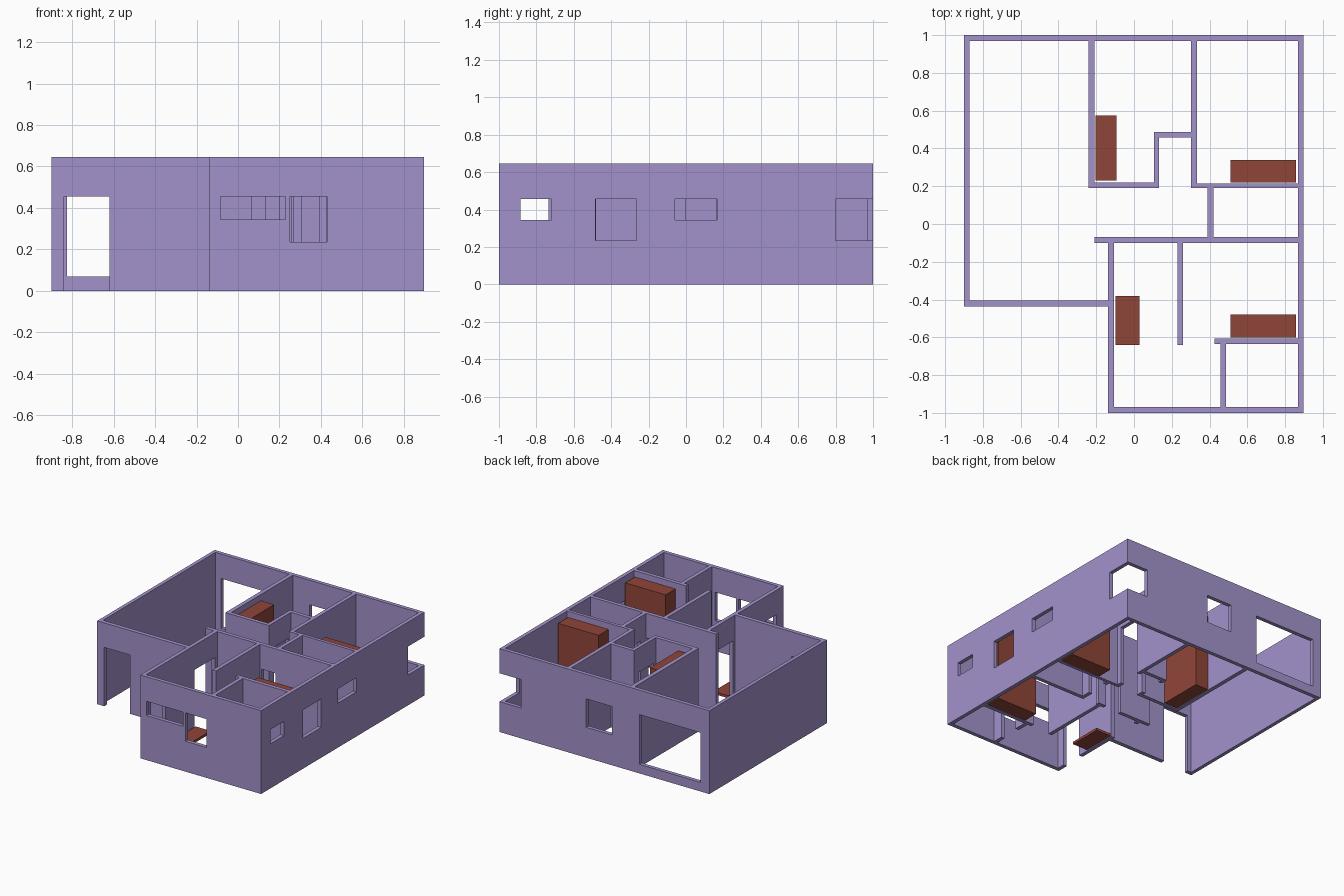
import bpy
import bmesh
from mathutils import Vector

if "Cube" in bpy.data.objects:
    bpy.data.objects.remove(bpy.data.objects["Cube"], do_unlink=True)

HEIGHT = 0.645
HEAD = 0.455                 # top of every door and window
DOOR, LOW, MID, HIGH = 0.0, 0.07, 0.235, 0.345   # sill heights


def make_material(name, rgb):
    mat = bpy.data.materials.new(name)
    mat.use_nodes = True
    mat.diffuse_color = (*rgb, 1)
    mat.node_tree.nodes["Principled BSDF"].inputs["Base Color"].default_value = (*rgb, 1)
    return mat


PURPLE = make_material("wall_purple", (0.37, 0.29, 0.60))
BROWN = make_material("wood_red_brown", (0.28, 0.06, 0.042))


def finish(name, bm, mat):
    bmesh.ops.recalc_face_normals(bm, faces=bm.faces)
    mesh = bpy.data.meshes.new(name)
    bm.to_mesh(mesh)
    bm.free()
    mesh.materials.append(mat)
    obj = bpy.data.objects.new(name, mesh)
    bpy.context.collection.objects.link(obj)


def wall(name, axis, start, end, near, far, openings=()):
    """Wall elevation with openings (from, to, sill), extruded from near to far."""
    along = sorted({start, end, *(v for o in openings for v in o[:2])})
    levels = sorted({0.0, HEIGHT, *(v for o in openings for v in (o[2], HEAD))})
    bm = bmesh.new()
    for a, b in zip(along, along[1:]):
        for low, top in zip(levels, levels[1:]):
            mid_a, mid_z = (a + b) / 2, (low + top) / 2
            if any(o[0] < mid_a < o[1] and o[2] < mid_z < HEAD for o in openings):
                continue
            corners = ((a, low), (b, low), (b, top), (a, top))
            bm.faces.new([bm.verts.new((s, near, z) if axis == "x" else (near, s, z))
                          for s, z in corners])
    bmesh.ops.remove_doubles(bm, verts=bm.verts, dist=0.0001)
    shift = Vector((0, far - near, 0)) if axis == "x" else Vector((far - near, 0, 0))
    extruded = bmesh.ops.extrude_face_region(bm, geom=list(bm.faces), use_keep_orig=True)
    moved = [g for g in extruded["geom"] if isinstance(g, bmesh.types.BMVert)]
    bmesh.ops.translate(bm, verts=moved, vec=shift)
    finish(name, bm, PURPLE)


def box(name, x0, x1, y0, y1, height):
    bm = bmesh.new()
    bmesh.ops.create_cube(bm, size=1)
    bmesh.ops.scale(bm, verts=bm.verts, vec=(x1 - x0, y1 - y0, height))
    bmesh.ops.translate(bm, verts=bm.verts, vec=((x0 + x1) / 2, (y0 + y1) / 2, height / 2))
    finish(name, bm, BROWN)


# Outer walls; the back and left walls share a corner window
wall("back_wall", "x", -0.90, 0.895, 0.97, 1.0,
     [(-0.825, -0.30, LOW), (-0.065, 0.155, MID), (0.715, 0.895, MID)])
wall("left_wall", "y", -1.0, 1.0, 0.868, 0.898,
     [(-0.885, -0.72, HIGH), (-0.485, -0.265, MID), (-0.06, 0.165, HIGH), (0.80, 1.0, MID)])
wall("right_wall", "y", -0.437, 1.0, -0.90, -0.872)
wall("front_right_wall", "x", -0.90, -0.137, -0.437, -0.405, [(-0.84, -0.62, DOOR)])
wall("front_wall", "x", -0.137, 0.898, -1.0, -0.97,
     [(-0.085, 0.23, HIGH), (0.25, 0.43, MID)])
wall("entrance_wall", "y", -1.0, -0.07, -0.137, -0.107,
     [(-0.91, -0.735, DOOR), (-0.38, -0.13, DOOR)])

# Back bedrooms and the niche between them
wall("back_bedroom_side_wall", "y", 0.19, 0.97, -0.242, -0.21)
wall("back_bedroom_front_wall", "x", -0.242, 0.133, 0.19, 0.22)
wall("niche_side_wall", "y", 0.19, 0.487, 0.105, 0.133, [(0.25, 0.43, DOOR)])
wall("niche_back_wall", "x", 0.105, 0.305, 0.457, 0.487)
wall("bedroom_dividing_wall", "y", 0.19, 0.97, 0.303, 0.333, [(0.25, 0.43, DOOR)])
wall("corner_bedroom_front_wall", "x", 0.303, 0.868, 0.19, 0.215)

# Corridor and middle bathroom
wall("middle_bathroom_wall", "y", -0.08, 0.20, 0.39, 0.42, [(0.0, 0.16, DOOR)])
wall("corridor_wall", "x", -0.21, 0.868, -0.10, -0.07,
     [(0.065, 0.20, DOOR), (0.27, 0.39, DOOR)])

# Front rooms
wall("front_bedroom_side_wall", "y", -0.64, -0.09, 0.23, 0.26)
wall("front_bathroom_back_wall", "x", 0.425, 0.868, -0.635, -0.605)
wall("front_bathroom_side_wall", "y", -0.98, -0.62, 0.457, 0.487, [(-0.89, -0.735, DOOR)])

# Furniture
box("back_bedroom_wardrobe", -0.205, -0.093, 0.23, 0.575, 0.60)
box("corner_bedroom_wardrobe", 0.51, 0.857, 0.22, 0.34, 0.60)
box("front_bedroom_wardrobe", 0.51, 0.857, -0.60, -0.48, 0.60)
box("low_platform", -0.098, 0.03, -0.64, -0.38, 0.02)
